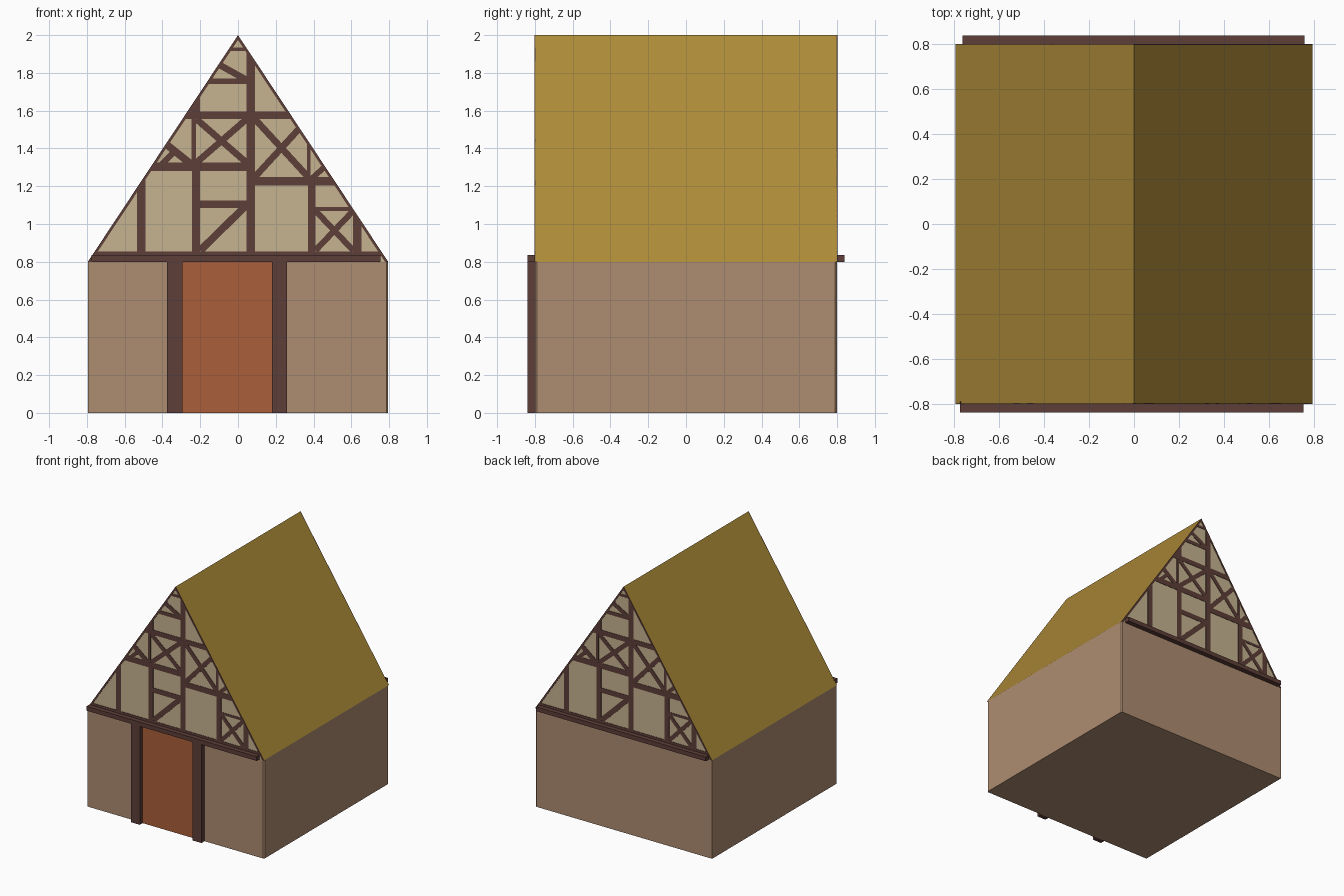
import bpy, bmesh, math
from mathutils import Vector, Matrix

if "Cube" in bpy.data.objects:
    bpy.data.objects.remove(bpy.data.objects["Cube"])

W, D, EAVE, TOP = 0.795, 0.8, 0.8, 2.0


def mat(name, srgb):
    m = bpy.data.materials.new(name)
    lin = [((c / 255 + 0.055) / 1.055) ** 2.4 for c in srgb]
    m.diffuse_color = (*lin, 1)
    m.use_nodes = True
    m.node_tree.nodes["Principled BSDF"].inputs["Base Color"].default_value = m.diffuse_color
    return m


WALL = mat("tan_plaster", (174, 140, 113))
ROOF = mat("straw_thatch", (173, 138, 56))
CREAM = mat("cream_infill", (198, 180, 145))
WOOD = mat("dark_timber", (93, 62, 56))
DOOR = mat("orange_door", (171, 94, 58))


def finish(name, bm, *mats):
    bmesh.ops.recalc_face_normals(bm, faces=bm.faces[:])
    me = bpy.data.meshes.new(name)
    bm.to_mesh(me)
    bm.free()
    for m in mats:
        me.materials.append(m)
    ob = bpy.data.objects.new(name, me)
    bpy.context.collection.objects.link(ob)
    return ob


def add_box(bm, x0, x1, y0, y1, z0, z1):
    m = Matrix.Translation(((x0 + x1) / 2, (y0 + y1) / 2, (z0 + z1) / 2)) \
        @ Matrix.Diagonal((x1 - x0, y1 - y0, z1 - z0, 1))
    return bmesh.ops.create_cube(bm, size=1, matrix=m)["verts"]


def box(name, material, *dims):
    bm = bmesh.new()
    add_box(bm, *dims)
    return finish(name, bm, material)


# Walls, with the right-hand corners slightly chamfered
bm = bmesh.new()
add_box(bm, -W, W, -D, D, 0, EAVE)
corners = [e for e in bm.edges if all(v.co.x > 0 for v in e.verts)
           and abs(e.verts[0].co.z - e.verts[1].co.z) > 0.1]
bmesh.ops.bevel(bm, geom=corners, offset=0.01, segments=1, affect='EDGES')
finish("walls", bm, WALL)

# Roof prism: slopes are thatch, gable ends are cream infill
bm = bmesh.new()
tri = [(-W, EAVE), (W, EAVE), (0, TOP)]
f = bm.faces.new([bm.verts.new((x, -D, z)) for x, z in tri])
ext = bmesh.ops.extrude_face_region(bm, geom=[f], use_keep_orig=True)
bmesh.ops.translate(bm, vec=(0, 2 * D, 0),
                    verts=[g for g in ext["geom"] if isinstance(g, bmesh.types.BMVert)])
bm.normal_update()
for f in bm.faces:
    f.material_index = 1 if abs(f.normal.y) > 0.9 else 0
finish("roof_and_gables", bm, ROOF, CREAM)

# Timber pattern on the gable: upright/level members as x0, x1, z0, z1
RECTS = [
    (-0.535, -0.49, 0.83, 1.30), (-0.243, -0.20, 0.83, 1.30),
    (-0.245, -0.223, 1.30, 1.60), (0.045, 0.09, 0.83, 1.93),
    (0.37, 0.41, 0.83, 1.23), (0.365, 0.385, 1.23, 1.45),
    (0.61, 0.655, 0.83, 1.15), (-0.25, -0.20, 1.57, 1.72),
    (-0.8, 0.8, 0.83, 0.855), (-0.6, 0.05, 1.28, 1.325),
    (0.05, 0.6, 1.205, 1.25), (-0.4, 0.4, 1.555, 1.595),
    (-0.3, 0.06, 1.74, 1.77), (-0.2, 0.2, 1.915, 1.935),
    (-0.21, 0.05, 1.085, 1.125), (0.4, 0.62, 1.07, 1.09),
]
# Braces as x0, z0, x1, z1, width
BRACES = [
    (-0.20, 0.86, 0.045, 1.10, 0.04), (-0.39, 1.43, -0.24, 1.31, 0.04),
    (-0.41, 1.31, -0.33, 1.39, 0.03), (-0.13, 1.86, 0.05, 1.76, 0.035),
    (0.39, 1.24, 0.50, 1.34, 0.03),
    (-W, EAVE, 0, TOP, 0.028), (W, EAVE, 0, TOP, 0.028),
]
for x0, x1, z0, z1, w in [(-0.22, 0.045, 1.325, 1.555, 0.035),
                          (0.09, 0.37, 1.25, 1.555, 0.035),
                          (0.41, 0.61, 0.86, 1.07, 0.032)]:
    BRACES += [(x0, z0, x1, z1, w), (x0, z1, x1, z0, w)]


def gable_timbers(name, turn):
    bm = bmesh.new()
    for x0, x1, z0, z1 in RECTS:
        add_box(bm, x0, x1, -D - 0.003, -D + 0.003, z0, z1)
    for x0, z0, x1, z1, w in BRACES:
        a, b = Vector((x0, 0, z0)), Vector((x1, 0, z1))
        d = b - a
        vs = add_box(bm, -d.length / 2, d.length / 2, -0.003, 0.003, -w / 2, w / 2)
        m = Matrix.Translation((a + b) / 2 + Vector((0, -D, 0))) \
            @ Matrix.Rotation(-math.atan2(d.z, d.x), 4, 'Y')
        bmesh.ops.transform(bm, matrix=m, verts=vs)
    # Trim everything to the roof slopes and the eave line
    for co, no in [((0, 0, TOP), (TOP - EAVE, 0, W)),
                   ((0, 0, TOP), (EAVE - TOP, 0, W)), ((0, 0, EAVE), (0, 0, -1))]:
        bmesh.ops.bisect_plane(bm, geom=bm.verts[:] + bm.edges[:] + bm.faces[:],
                               plane_co=co, plane_no=no, clear_outer=True)
        bmesh.ops.holes_fill(bm, edges=[e for e in bm.edges if e.is_boundary])
    bmesh.ops.rotate(bm, cent=(0, 0, 0), verts=bm.verts[:],
                     matrix=Matrix.Rotation(turn, 3, 'Z'))
    finish(name, bm, WOOD)


gable_timbers("front_gable_timbers", 0)
gable_timbers("back_gable_timbers", math.pi)

# Projecting beams, door posts and door
box("front_beam", WOOD, -0.775, 0.755, -0.84, -0.79, 0.80, 0.835)
box("back_beam", WOOD, -0.765, 0.76, 0.79, 0.84, 0.80, 0.835)
box("left_door_post", WOOD, -0.375, -0.295, -0.84, -0.79, 0, 0.80)
box("right_door_post", WOOD, 0.18, 0.26, -0.84, -0.79, 0, 0.80)
box("door", DOOR, -0.295, 0.18, -0.804, -0.797, 0, 0.80)
